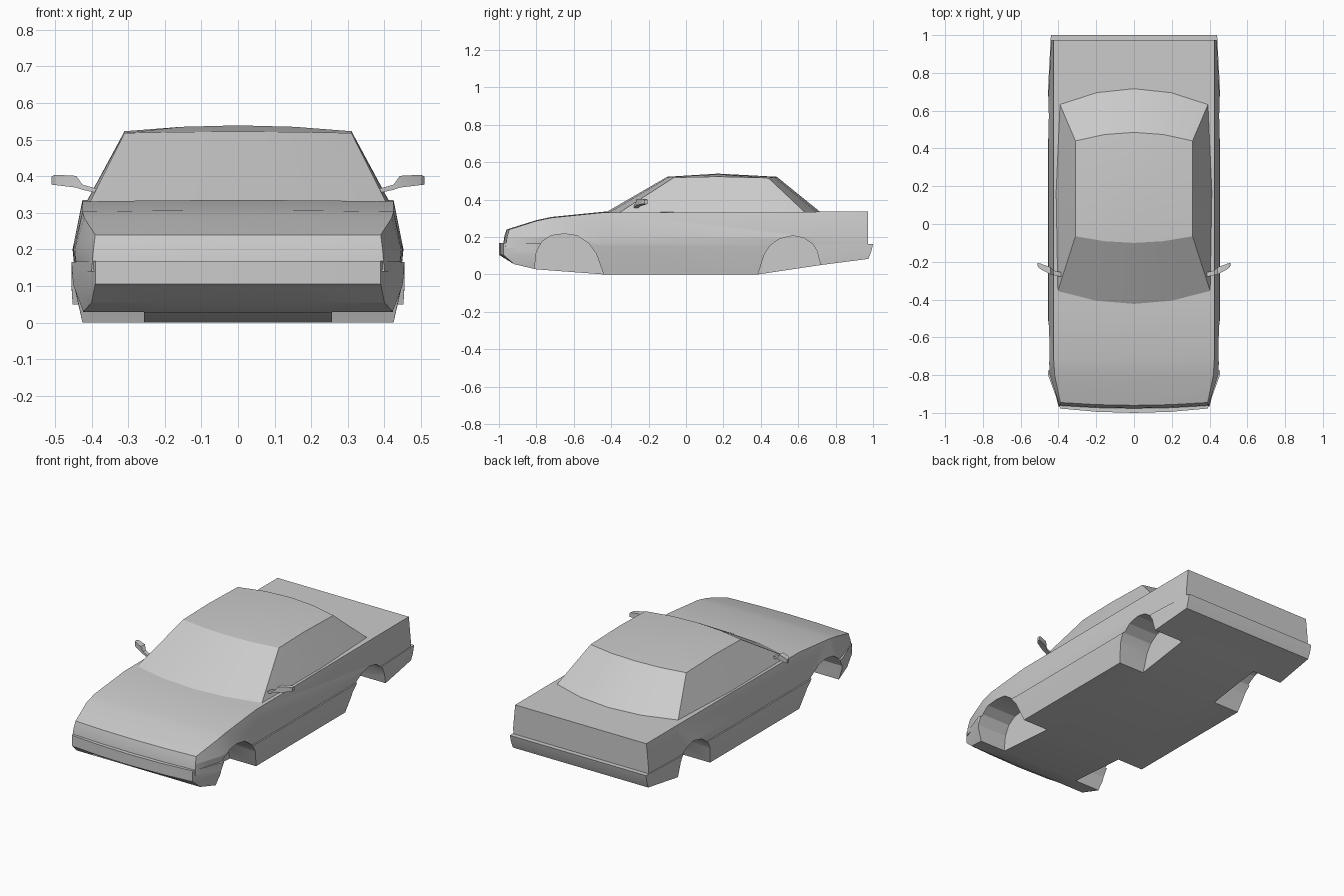
import bpy
import bmesh

cube = bpy.data.objects.get("Cube")
if cube:
    bpy.data.objects.remove(cube, do_unlink=True)

COLUMNS = (-1, -0.5, 0, 0.5, 1)


def make_material(name, color):
    mat = bpy.data.materials.new(name)
    mat.use_nodes = True
    mat.diffuse_color = color
    mat.node_tree.nodes["Principled BSDF"].inputs["Base Color"].default_value = color
    return mat


paint = make_material("grey paint", (0.6, 0.6, 0.6, 1))


def finish(name, bm):
    """Turn a bmesh into a named, painted object."""
    bmesh.ops.recalc_face_normals(bm, faces=bm.faces)
    mesh = bpy.data.meshes.new(name)
    bm.to_mesh(mesh)
    bm.free()
    mesh.materials.append(paint)
    obj = bpy.data.objects.new(name, mesh)
    bpy.context.collection.objects.link(obj)
    return obj


def level(y, half_width, z, bow=0, crown=0):
    """One symmetric row across the car; bow pushes its middle in y, crown in z."""
    return [(t * half_width, y + bow * (1 - t * t), z + crown * (1 - t * t))
            for t in COLUMNS]


def shell(name, stations):
    """Closed skin around a block of rows: stations front to back, levels top to bottom."""
    bm = bmesh.new()
    grid = [[[bm.verts.new(p) for p in row] for row in st] for st in stations]
    ni, nj, nk = len(grid), len(grid[0]), len(COLUMNS)

    def patch(get, rows, cols):
        for a in range(rows - 1):
            for b in range(cols - 1):
                bm.faces.new((get(a, b), get(a + 1, b), get(a + 1, b + 1), get(a, b + 1)))

    for end in (0, -1):
        patch(lambda a, b: grid[end][a][b], nj, nk)
        patch(lambda a, b: grid[a][end][b], ni, nk)
        patch(lambda a, b: grid[a][b][end], ni, nj)
    bmesh.ops.remove_doubles(bm, verts=bm.verts, dist=0.0001)
    return finish(name, bm)


def prism(name, outline, x0, x1):
    """Extrude a (y, z) outline along x."""
    bm = bmesh.new()
    face = bm.faces.new([bm.verts.new((x0, y, z)) for y, z in outline])
    new = bmesh.ops.extrude_face_region(bm, geom=[face])["geom"]
    moved = [v for v in new if isinstance(v, bmesh.types.BMVert)]
    bmesh.ops.translate(bm, verts=moved, vec=(x1 - x0, 0, 0))
    return finish(name, bm)


def tapered_bar(name, rings):
    """Four-sided bar through rings of (x, y, z, half depth, half height)."""
    bm = bmesh.new()
    loops = [[bm.verts.new((x, y + a * dy, z + b * dz))
              for a, b in ((-1, -1), (1, -1), (1, 1), (-1, 1))]
             for x, y, z, dy, dz in rings]
    for p, q in zip(loops, loops[1:]):
        for i in range(4):
            j = (i + 1) % 4
            bm.faces.new((p[i], p[j], q[j], q[i]))
    bm.faces.new(loops[0])
    bm.faces.new(loops[-1])
    return finish(name, bm)


def apply_boolean(target, other, operation):
    mod = target.modifiers.new("cut", "BOOLEAN")
    mod.operation = operation
    mod.solver = "EXACT"
    mod.object = other
    bpy.context.view_layer.objects.active = target
    bpy.ops.object.modifier_apply(modifier=mod.name)
    bpy.data.objects.remove(other, do_unlink=True)


def upper(y, top_width, top_z, mid_width, low_width, crown=0.004):
    return [level(y, top_width, top_z, 0, crown),
            level(y, mid_width, 0.2), level(y, low_width, 0.14)]


def lower(y, top_z, mid_width, floor_width, floor_z):
    return [level(y, 0.455, top_z), level(y, mid_width, 0.1),
            level(y, floor_width, floor_z)]


# Hood, wings, doors and boot above the trim line
body = shell("car_body", [
    [level(-0.945, 0.39, 0.24, -0.015), level(-0.957, 0.395, 0.2, -0.015),
     level(-0.965, 0.4, 0.14, -0.015)],
    upper(-0.8, 0.42, 0.286, 0.446, 0.44),
    upper(-0.72, 0.425, 0.303, 0.45, 0.443),
    upper(-0.44, 0.425, 0.331, 0.452, 0.446),
    upper(0.7, 0.425, 0.335, 0.452, 0.446, 0),
    upper(0.973, 0.425, 0.335, 0.438, 0.436, 0),
])

# Bumpers, sills and floor, standing slightly proud of the upper body
lower_body = shell("lower_body", [
    [level(-0.977, 0.39, 0.168, -0.023), level(-0.977, 0.39, 0.105, -0.023),
     level(-0.92, 0.4, 0.055)],
    lower(-0.8, 0.166, 0.45, 0.425, 0.027),
    lower(-0.44, 0.154, 0.446, 0.425, 0),
    lower(0.385, 0.154, 0.446, 0.425, 0),
    lower(0.72, 0.164, 0.455, 0.452, 0.05),
    [level(1, 0.44, 0.163), level(0.99, 0.44, 0.12), level(0.975, 0.438, 0.083)],
])
apply_boolean(body, lower_body, "UNION")

# Wheel arches
front_arch = [(-0.81, -0.1), (-0.81, 0.03), (-0.8, 0.12), (-0.77, 0.175),
              (-0.72, 0.208), (-0.65, 0.217), (-0.58, 0.207), (-0.52, 0.165),
              (-0.48, 0.11), (-0.44, 0), (-0.44, -0.1)]
rear_arch = [(0.385, -0.1), (0.385, 0), (0.42, 0.11), (0.45, 0.155), (0.5, 0.19),
             (0.57, 0.207), (0.63, 0.195), (0.68, 0.16), (0.7, 0.125),
             (0.72, 0.05), (0.72, -0.1)]
for outline in (front_arch, rear_arch):
    for side in (-1, 1):
        cutter = prism("arch_cutter", outline, side * 0.257, side * 0.6)
        cutter.hide_render = True
        apply_boolean(body, cutter, "DIFFERENCE")

# Cabin with raked windows and a crowned roof
cabin = shell("cabin", [
    [level(-0.065, 0.31, 0.518, -0.035, 0.004), level(-0.36, 0.405, 0.328, -0.075)],
    [level(0.17, 0.31, 0.523, 0, 0.016), level(0.17, 0.415, 0.328)],
    [level(0.44, 0.31, 0.516, 0.045, 0.006), level(0.64, 0.395, 0.328, 0.085)],
])

# Door mirrors
mirrors = []
for label, side in (("left", 1), ("right", -1)):
    mirrors.append(tapered_bar(label + "_door_mirror", [
        (side * 0.385, -0.268, 0.36, 0.012, 0.006),
        (side * 0.425, -0.258, 0.37, 0.012, 0.007),
        (side * 0.442, -0.248, 0.385, 0.019, 0.016),
        (side * 0.5, -0.222, 0.39, 0.014, 0.014),
        (side * 0.51, -0.215, 0.388, 0.008, 0.011),
    ]))

# Soft shading with crisp creases
bpy.ops.object.select_all(action="DESELECT")
for obj in [body, cabin] + mirrors:
    obj.select_set(True)
bpy.context.view_layer.objects.active = body
bpy.ops.object.shade_smooth_by_angle(angle=0.35)
